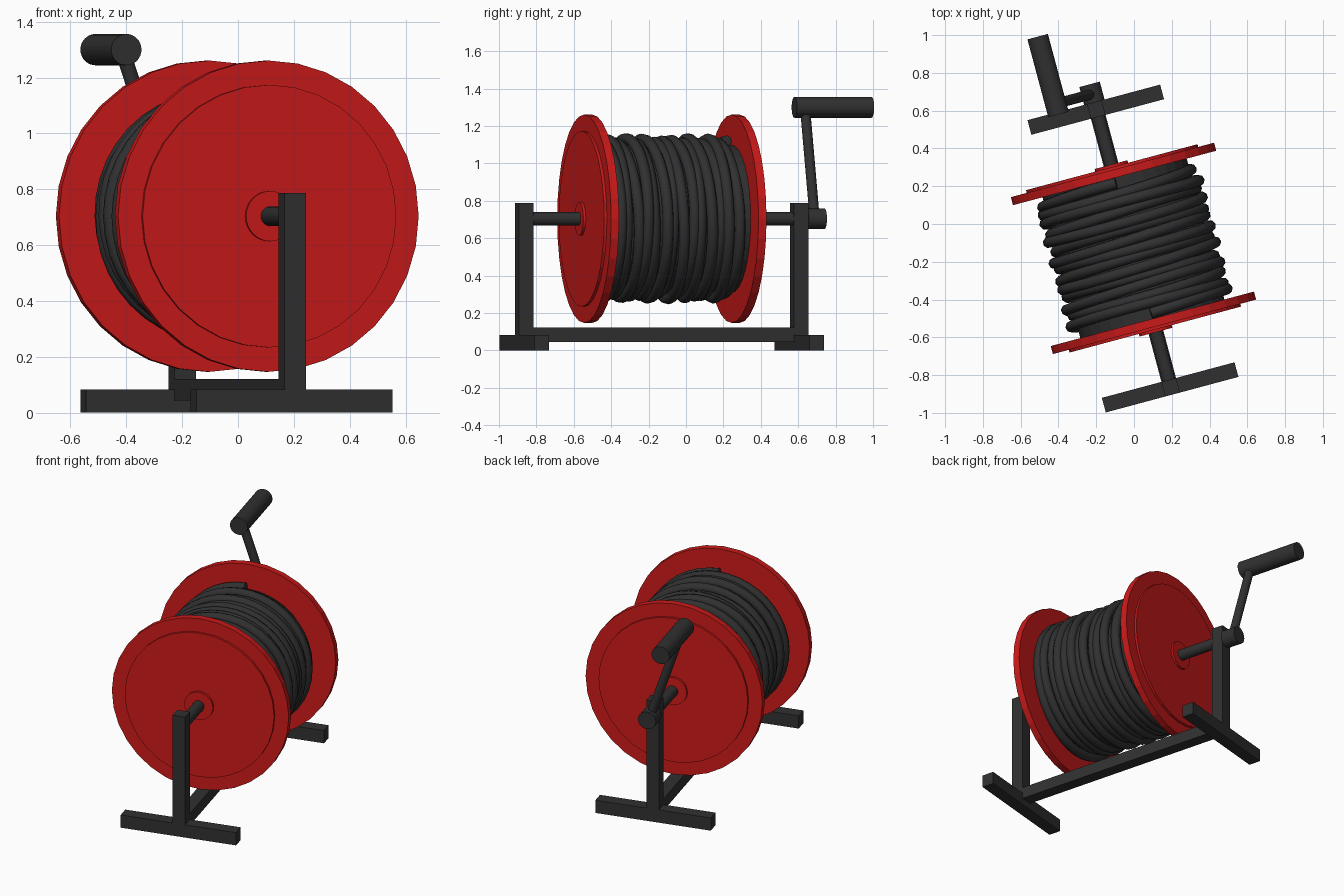
import bpy, bmesh, math
from mathutils import Matrix, Vector

if "Cube" in bpy.data.objects:
    bpy.data.objects.remove(bpy.data.objects["Cube"])

# The whole reel is turned 15 degrees; local y runs along the axle
PLACE = Matrix.Rotation(math.radians(15), 4, 'Z') @ Matrix.Translation((-0.036, 0, 0))
MID = -0.124          # middle of the reel along the axle
AXLE_Z = 0.704


def material(name, colour):
    m = bpy.data.materials.new(name)
    m.diffuse_color = (*colour, 1)
    m.use_nodes = True
    m.node_tree.nodes["Principled BSDF"].inputs["Base Color"].default_value = m.diffuse_color
    return m


BLACK = material("black", (0.03, 0.03, 0.03))
RED = material("red", (0.6, 0.01, 0.01))


def finish(name, bm, mat):
    bmesh.ops.recalc_face_normals(bm, faces=bm.faces)
    me = bpy.data.meshes.new(name)
    bm.to_mesh(me)
    bm.free()
    me.materials.append(mat)
    ob = bpy.data.objects.new(name, me)
    bpy.context.collection.objects.link(ob)
    ob.matrix_world = PLACE
    return ob


def box(name, centre, size):
    bm = bmesh.new()
    bmesh.ops.create_cube(bm, size=1, matrix=Matrix.Translation(centre) @ Matrix.Diagonal((*size, 1)))
    return finish(name, bm, BLACK)


def rod(name, a, b, r, sides=32, mat=BLACK):
    a, b = Vector(a), Vector(b)
    d = b - a
    m = Matrix.Translation((a + b) / 2) @ d.to_track_quat('Z', 'Y').to_matrix().to_4x4()
    bm = bmesh.new()
    bmesh.ops.create_cone(bm, cap_ends=True, segments=sides, radius1=r, radius2=r, depth=d.length, matrix=m)
    return finish(name, bm, mat)


def lathe(name, profile, mat, sides=32):
    # profile of (distance along axle, radius), spun around the axle
    bm = bmesh.new()
    vs = [bm.verts.new((0, y, AXLE_Z + r)) for y, r in profile]
    es = [bm.edges.new(p) for p in zip(vs, vs[1:])]
    bmesh.ops.spin(bm, geom=vs + es, cent=(0, 0, AXLE_Z), axis=(0, 1, 0),
                   angle=math.tau, steps=sides, use_duplicate=False)
    bmesh.ops.remove_doubles(bm, verts=bm.verts, dist=1e-4)
    return finish(name, bm, mat)


# Feet, posts and stepped end discs, mirrored front to back
for side, s in (("front", -1), ("back", 1)):
    y = MID + s * 0.761
    box(side + "_foot", (-0.003, y, 0.042), (0.727, 0.08, 0.083))
    box(side + "_post", (0, y, 0.415), (0.08, 0.08, 0.744))
    steps = [(0.386, 0), (0.386, 0.557), (0.43, 0.557), (0.43, 0.47), (0.445, 0.47),
             (0.445, 0.09), (0.459, 0.09), (0.459, 0)]
    lathe(side + "_disc", [(MID + s * d, r) for d, r in steps], RED)

# Base beam
box("base_beam", (0, MID, 0.083), (0.08, 1.522, 0.077))

# Axle, drum and crank
rod("axle", (0, -0.89, AXLE_Z), (0, 0.7, AXLE_Z), 0.035)
rod("drum", (0, MID - 0.387, AXLE_Z), (0, MID + 0.387, AXLE_Z), 0.395)
rod("crank_hub", (0, 0.676, AXLE_Z), (0, 0.775, AXLE_Z), 0.056)
rod("crank_arm", (0, 0.722, AXLE_Z), (-0.2, 0.722, 1.30), 0.027)
rod("crank_handle", (-0.2, 0.663, 1.30), (-0.2, 1.09, 1.30), 0.056)

# Cable wound around the drum with a slight wander
curve = bpy.data.curves.new("cable", 'CURVE')
curve.dimensions = '3D'
curve.bevel_depth = 0.03
curve.bevel_resolution = 2
curve.use_fill_caps = True
TURNS, PER = 14, 40
n = TURNS * PER
sp = curve.splines.new('POLY')
sp.points.add(n)
for i, p in enumerate(sp.points):
    a = math.tau * i / PER
    r = 0.415 + 0.013 * math.sin(a * 0.43)
    y = MID - 0.355 + 0.71 * i / n + 0.009 * math.sin(a * 1.37)
    y = max(MID - 0.357, min(MID + 0.357, y))
    p.co = (r * math.sin(a), y, AXLE_Z + r * math.cos(a), 1)
curve.materials.append(BLACK)
cable = bpy.data.objects.new("cable", curve)
bpy.context.collection.objects.link(cable)
cable.matrix_world = PLACE
